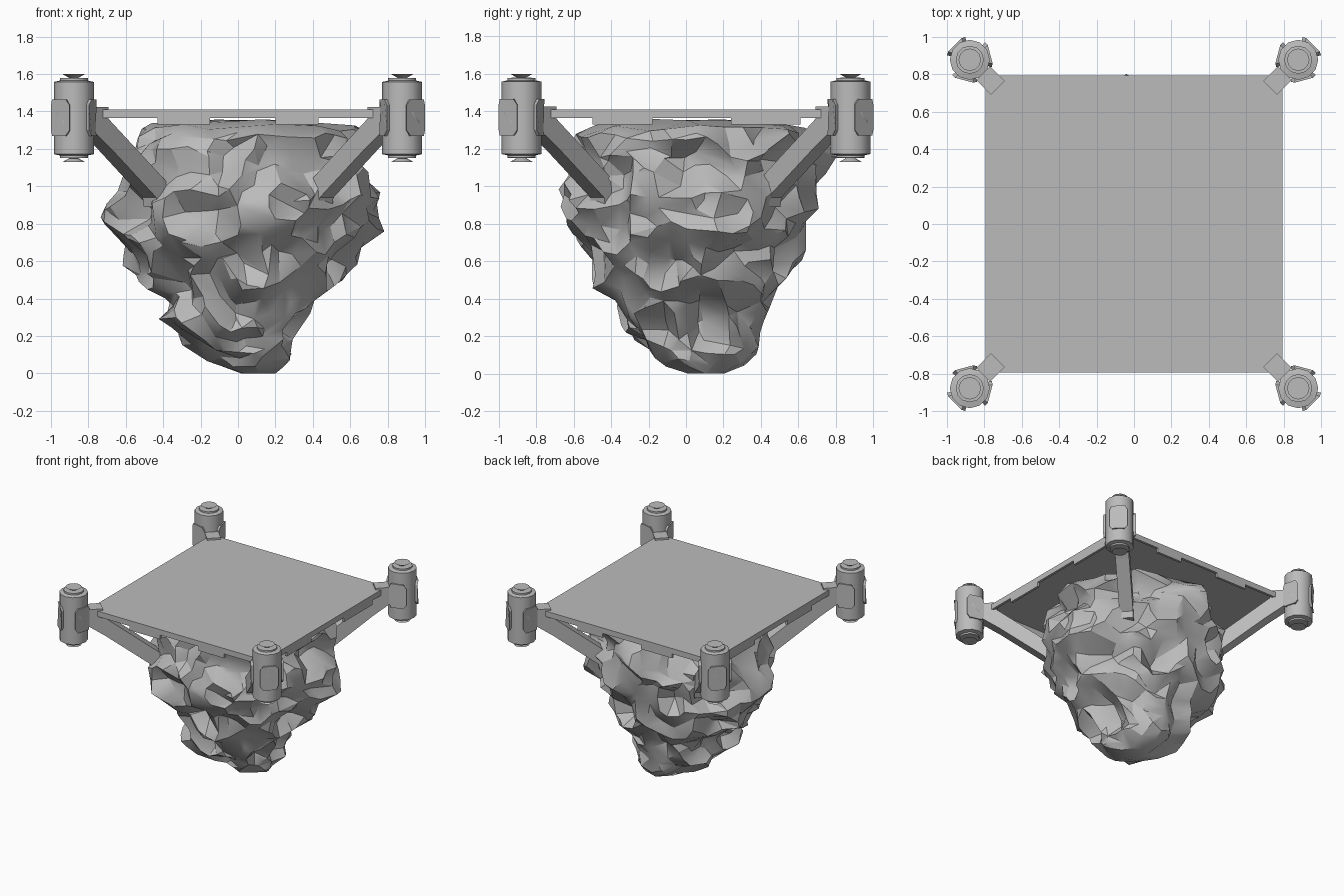
import bpy
import bmesh
from math import sin, cos, pi, radians, sqrt
from mathutils import Matrix, Vector, noise

cube = bpy.data.objects.get("Cube")
if cube:
    bpy.data.objects.remove(cube, do_unlink=True)

grey = bpy.data.materials.new("plain grey")
grey.use_nodes = True
tone = (0.5, 0.5, 0.5, 1)
grey.diffuse_color = tone
grey.node_tree.nodes["Principled BSDF"].inputs["Base Color"].default_value = tone


def finish(bm, name, angle=None):
    """Turn a bmesh into a grey object, optionally smooth shaded by angle."""
    bmesh.ops.recalc_face_normals(bm, faces=bm.faces)
    mesh = bpy.data.meshes.new(name)
    bm.to_mesh(mesh)
    bm.free()
    mesh.materials.append(grey)
    obj = bpy.data.objects.new(name, mesh)
    bpy.context.collection.objects.link(obj)
    if angle:
        smooth(obj, angle)
    return obj


def select(obj):
    bpy.ops.object.select_all(action="DESELECT")
    obj.select_set(True)
    bpy.context.view_layer.objects.active = obj


def smooth(obj, angle):
    select(obj)
    bpy.ops.object.shade_smooth_by_angle(angle=radians(angle))


def add_box(bm, low, high):
    low, high = Vector(low), Vector(high)
    size = Matrix.Diagonal((*(high - low), 1))
    bmesh.ops.create_cube(bm, size=1, matrix=Matrix.Translation((low + high) / 2) @ size)


def loft(bm, rings):
    """Skin closed rings of points and cap both ends."""
    rows = [[bm.verts.new(p) for p in ring] for ring in rings]
    for a, b in zip(rows, rows[1:]):
        for i in range(len(a)):
            j = (i + 1) % len(a)
            bm.faces.new((a[i], a[j], b[j], b[i]))
    bm.faces.new(rows[0][::-1])
    bm.faces.new(rows[-1])


# Rock: outline extents per height, roughened with noise and decimated to facets
outline = [  # z, x low, x high, y low, y high
    (0.00, 0.00, 0.20, 0.02, 0.20),
    (0.04, -0.10, 0.24, -0.10, 0.24),
    (0.20, -0.31, 0.32, -0.32, 0.36),
    (0.38, -0.38, 0.41, -0.40, 0.45),
    (0.55, -0.57, 0.54, -0.47, 0.52),
    (0.80, -0.65, 0.68, -0.56, 0.62),
    (1.00, -0.62, 0.68, -0.61, 0.68),
    (1.15, -0.60, 0.65, -0.62, 0.72),
    (1.28, -0.54, 0.64, -0.55, 0.65),
    (1.34, -0.40, 0.58, -0.42, 0.50),
    (1.35, -0.20, 0.25, -0.20, 0.25),
]


def extents(z):
    for a, b in zip(outline, outline[1:]):
        if z <= b[0]:
            t = (z - a[0]) / (b[0] - a[0])
            return [p + (q - p) * t for p, q in zip(a[1:], b[1:])]
    return outline[-1][1:]


def rock_point(z, angle):
    x0, x1, y0, y1 = extents(z)
    cx, cy = (x0 + x1) / 2, (y0 + y1) / 2
    way = Vector((cos(angle), sin(angle), 0))
    base = Vector((cx + way.x * (x1 - x0) / 2, cy + way.y * (y1 - y0) / 2, z))
    lumps = noise.noise(base * 3) * 0.09
    folds = 0.05 - abs(noise.noise(base * 4 + Vector((7, 3, 5)))) * 0.2
    chips = noise.noise(base * 9) * 0.04
    fade = min(1, 12 * z + 0.1, 12 * (1.36 - z) + 0.1)
    p = base + way * (lumps + folds + chips) * fade
    p.z += noise.noise(base * 5 + Vector((2, 9, 4))) * 0.06 * fade
    p.z = min(max(p.z, 0), 1.37)
    return p


bm = bmesh.new()
levels, around = 44, 64
loft(bm, [[rock_point(1.35 * k / levels, 2 * pi * i / around) for i in range(around)]
          for k in range(levels + 1)])
rock = finish(bm, "rock")
facets = rock.modifiers.new("facets", "DECIMATE")
facets.ratio = 0.22
select(rock)
bpy.ops.object.modifier_apply(modifier=facets.name)
smooth(rock, 28)

# Platform: thin deck with a skirt and hanging tabs along every edge
half, wall, top = 0.795, 0.02, 1.41
bm = bmesh.new()
add_box(bm, (-half, -half, top - 0.015), (half, half, top))
for side in (-1, 1):
    edge = sorted((side * half, side * (half - wall)))
    add_box(bm, (-half, edge[0], 1.365), (half, edge[1], top - 0.01))
    add_box(bm, (edge[0], -half, 1.365), (edge[1], half, top - 0.01))
    for a, b in ((-0.43, -0.15), (0.2, 0.43)):
        add_box(bm, (a, edge[0], 1.33), (b, edge[1], 1.37))
    for a, b in ((-0.5, -0.18), (0.24, 0.61)):
        add_box(bm, (edge[0], a, 1.33), (edge[1], b, 1.37))
finish(bm, "platform")

# Corner parts, modelled along +x and turned to each diagonal
strut_profile = [(1.14, 1.425), (1.03, 1.425), (1.03, 1.36), (0.56, 1.0), (0.52, 0.97),
                 (0.52, 0.89), (0.66, 0.89), (0.67, 0.94), (1.01, 1.2), (1.14, 1.29)]
thruster_profile = [(0.06, 1.13), (0.025, 1.15), (0.075, 1.152), (0.075, 1.165), (0.107, 1.172),
                    (0.107, 1.558), (0.075, 1.565), (0.075, 1.578), (0.025, 1.58), (0.06, 1.6)]
pad_shape = [(-34, 1.3), (-24, 1.27), (24, 1.27), (34, 1.3),
             (34, 1.435), (24, 1.465), (-24, 1.465), (-34, 1.435)]
reach = 0.878 * sqrt(2)


def thruster(bm):
    sides = 12
    loft(bm, [[(reach + r * cos(2 * pi * (i + 0.5) / sides), r * sin(2 * pi * (i + 0.5) / sides), z)
               for i in range(sides)] for r, z in thruster_profile])


def pads(bm):
    for k in range(3):
        turn = 2 * pi * k / 3
        loft(bm, [[(reach + r * cos(turn + radians(a)), r * sin(turn + radians(a)), z)
                   for a, z in pad_shape] for r in (0.09, 0.124)])


def strut(bm):
    loft(bm, [[(r, y, z) for r, z in strut_profile] for y in (-0.052, 0.052)])


corners = {"front_left": -45, "back_left": 45, "back_right": 135, "front_right": 225}
for corner, degrees in corners.items():
    for part, build, angle in (("strut", strut, None), ("thruster", thruster, 35),
                               ("thruster_pads", pads, None)):
        bm = bmesh.new()
        build(bm)
        bm.transform(Matrix.Rotation(radians(degrees), 4, "Z"))
        finish(bm, corner + "_" + part, angle)
